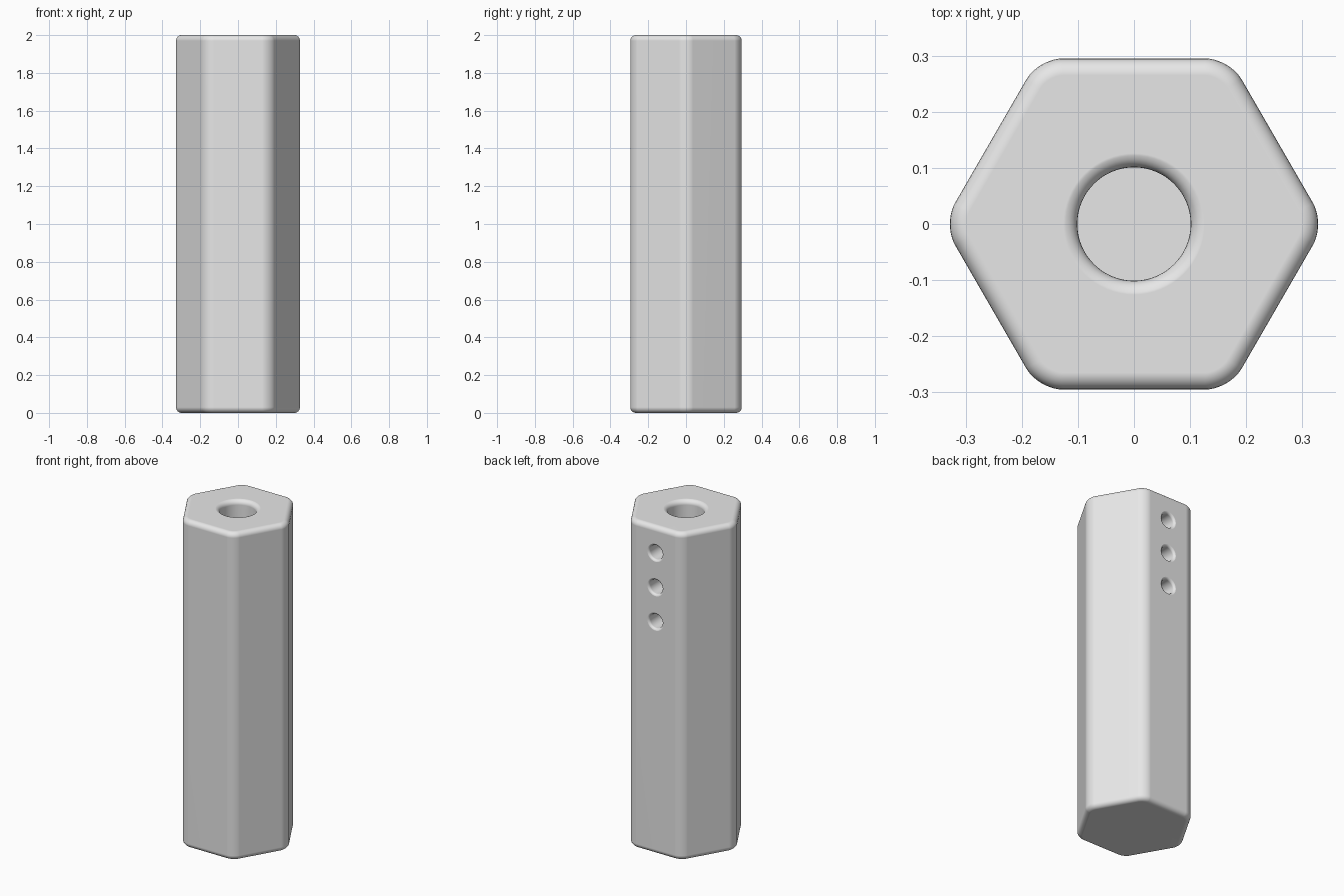
import bpy, bmesh
from math import radians, sin, cos, pi
from mathutils import Matrix

cube = bpy.data.objects.get("Cube")
if cube:
    bpy.data.objects.remove(cube, do_unlink=True)

FLAT = 0.295       # centre to flat side
HEIGHT = 2.0
BORE_FLOOR = 1.2

grey = bpy.data.materials.new("plain_grey")
grey.use_nodes = True
grey.diffuse_color = (0.8, 0.8, 0.8, 1)
grey.node_tree.nodes["Principled BSDF"].inputs["Base Color"].default_value = (0.8, 0.8, 0.8, 1)


def make_object(name, bm):
    bmesh.ops.recalc_face_normals(bm, faces=bm.faces)
    mesh = bpy.data.meshes.new(name)
    bm.to_mesh(mesh)
    bm.free()
    mesh.materials.append(grey)
    obj = bpy.data.objects.new(name, mesh)
    bpy.context.collection.objects.link(obj)
    return obj


def round_edges(bm, edges, width, segments):
    bmesh.ops.bevel(bm, geom=edges, offset=width, offset_type='OFFSET',
                    segments=segments, profile=0.5, affect='EDGES')


def hex_bar(name):
    """Hexagonal prism with wide upright fillets and narrow end fillets."""
    bm = bmesh.new()
    radius = FLAT / cos(pi / 6)
    base = bm.faces.new([bm.verts.new((radius * cos(i * pi / 3), radius * sin(i * pi / 3), 0))
                         for i in range(6)])
    grown = bmesh.ops.extrude_face_region(bm, geom=[base], use_keep_orig=True)["geom"]
    bmesh.ops.translate(bm, vec=(0, 0, HEIGHT),
                        verts=[g for g in grown if isinstance(g, bmesh.types.BMVert)])
    bmesh.ops.recalc_face_normals(bm, faces=bm.faces)
    upright = [e for e in bm.edges if abs(e.verts[0].co.z - e.verts[1].co.z) > 1]
    round_edges(bm, upright, 0.043, 10)
    bm.normal_update()
    rims = [e for e in bm.edges if abs(e.verts[0].co.z - e.verts[1].co.z) < 0.01]
    round_edges(bm, rims, 0.03, 6)
    return make_object(name, bm)


def hole_cutter(name, radius, fillet, depth, matrix):
    """Round cutter along local z whose mouth flares into a fillet at z = 0."""
    outline = [(0, -depth), (radius, -depth)]
    for i in range(7):
        a = i / 6 * pi / 2
        outline.append((radius + fillet * (1 - cos(a)), fillet * (sin(a) - 1) + 0.0004))
    outline += [(radius + fillet, 0.1), (0, 0.1)]
    bm = bmesh.new()
    verts = [bm.verts.new((x, 0, z)) for x, z in outline]
    edges = [bm.edges.new(pair) for pair in zip(verts, verts[1:])]
    bmesh.ops.spin(bm, geom=verts + edges, cent=(0, 0, 0), axis=(0, 0, 1),
                   angle=2 * pi, steps=64)
    bmesh.ops.remove_doubles(bm, verts=bm.verts, dist=0.00001)
    bmesh.ops.transform(bm, matrix=matrix, verts=bm.verts)
    obj = make_object(name, bm)
    obj.hide_render = True
    return obj


body = hex_bar("hexagonal_bar")

# Blind bore in the top, and three round holes in the back flat that meet it
cutters = [hole_cutter("bore_cutter", 0.101, 0.028, HEIGHT - BORE_FLOOR,
                       Matrix.Translation((0, 0, HEIGHT)))]
for i in range(3):
    place = Matrix.Translation((0, FLAT, 1.84 - 0.21 * i)) @ Matrix.Rotation(-pi / 2, 4, 'X')
    cutters.append(hole_cutter("side_hole_cutter", 0.043, 0.015, FLAT - 0.03, place))

bpy.ops.object.select_all(action='DESELECT')
body.select_set(True)
bpy.context.view_layer.objects.active = body
for cutter in cutters:
    cut = body.modifiers.new("cut", 'BOOLEAN')
    cut.operation = 'DIFFERENCE'
    cut.solver = 'EXACT'
    cut.object = cutter
    bpy.ops.object.modifier_apply(modifier=cut.name)
    bpy.data.objects.remove(cutter, do_unlink=True)

# Smooth fillets, with clean shading on the flats
bpy.ops.object.shade_smooth_by_angle(angle=radians(35))
weighted = body.modifiers.new("flat_shading", 'WEIGHTED_NORMAL')
weighted.keep_sharp = True
